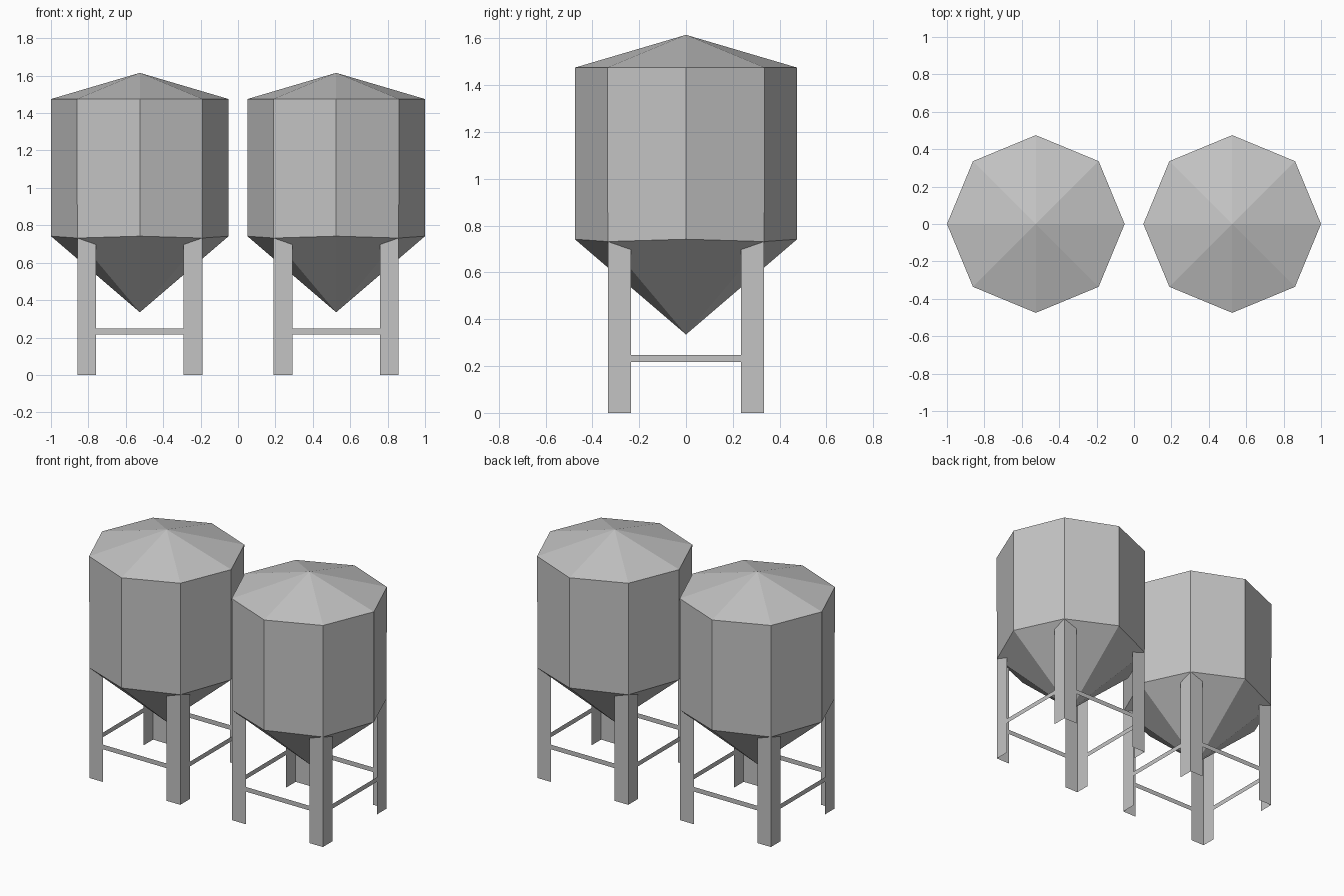
import bpy, bmesh, math

if "Cube" in bpy.data.objects:
    bpy.data.objects.remove(bpy.data.objects["Cube"])

steel = bpy.data.materials.new("galvanised grey")
steel.diffuse_color = (0.55, 0.55, 0.55, 1)
steel.use_nodes = True
steel.node_tree.nodes["Principled BSDF"].inputs["Base Color"].default_value = steel.diffuse_color

R = 0.475                 # silo radius
EAVE, PEAK = 1.475, 1.615
RIM, RIM_LOW, TIP = 0.742, 0.732, 0.335
C = 0.334                 # leg corner offset
W = 0.10                  # leg flange width
LEG_INNER = 0.697         # leg top where the flange meets the hopper


def finish(name, bm, x):
    me = bpy.data.meshes.new(name)
    bm.to_mesh(me)
    bm.free()
    me.materials.append(steel)
    ob = bpy.data.objects.new(name, me)
    ob.location.x = x
    bpy.context.collection.objects.link(ob)


def ring(bm, z_even, z_odd, r_odd=R):
    verts = []
    for i in range(8):
        a = i * math.pi / 4
        r, z = (r_odd, z_odd) if i % 2 else (R, z_even)
        verts.append(bm.verts.new((r * math.cos(a), r * math.sin(a), z)))
    return verts


def silo_body(name, x):
    # roof, walls and hopper as one closed octagonal shell
    bm = bmesh.new()
    top = ring(bm, EAVE, EAVE)
    low = ring(bm, RIM, RIM_LOW, C * math.sqrt(2))
    peak = bm.verts.new((0, 0, PEAK))
    tip = bm.verts.new((0, 0, TIP))
    for i in range(8):
        j = (i + 1) % 8
        bm.faces.new((top[i], top[j], peak))
        bm.faces.new((low[i], low[j], top[j], top[i]))
        bm.faces.new((low[j], low[i], tip))
    finish(name, bm, x)


def turned(k, x, y, z):
    # quarter turns about the silo axis
    for _ in range(k):
        x, y = -y, x
    return (x, y, z)


def sheet(bm, k, pts):
    # flat plate on the front side (y = -C), turned to side k
    bm.faces.new([bm.verts.new(turned(k, px, -C, pz)) for px, pz in pts])


def leg(name, k, x):
    # L-shaped angle leg: flange at the right end of side k, left end of the next
    bm = bmesh.new()
    sheet(bm, k, [(C - W, 0), (C, 0), (C, RIM_LOW), (C - W, LEG_INNER)])
    sheet(bm, (k + 1) % 4, [(-C, 0), (W - C, 0), (W - C, LEG_INNER), (-C, RIM_LOW)])
    bmesh.ops.remove_doubles(bm, verts=bm.verts, dist=1e-5)
    finish(name, bm, x)


def brace(name, k, x):
    # flat strip between two legs
    bm = bmesh.new()
    b = C - W
    sheet(bm, k, [(-b, 0.217), (b, 0.217), (b, 0.248), (-b, 0.248)])
    finish(name, bm, x)


for side, x in (("left", -0.525), ("right", 0.525)):
    silo_body(side + "_silo_body", x)
    for k in range(4):
        leg(f"{side}_leg_{k + 1}", k, x)
        brace(f"{side}_brace_{k + 1}", k, x)
